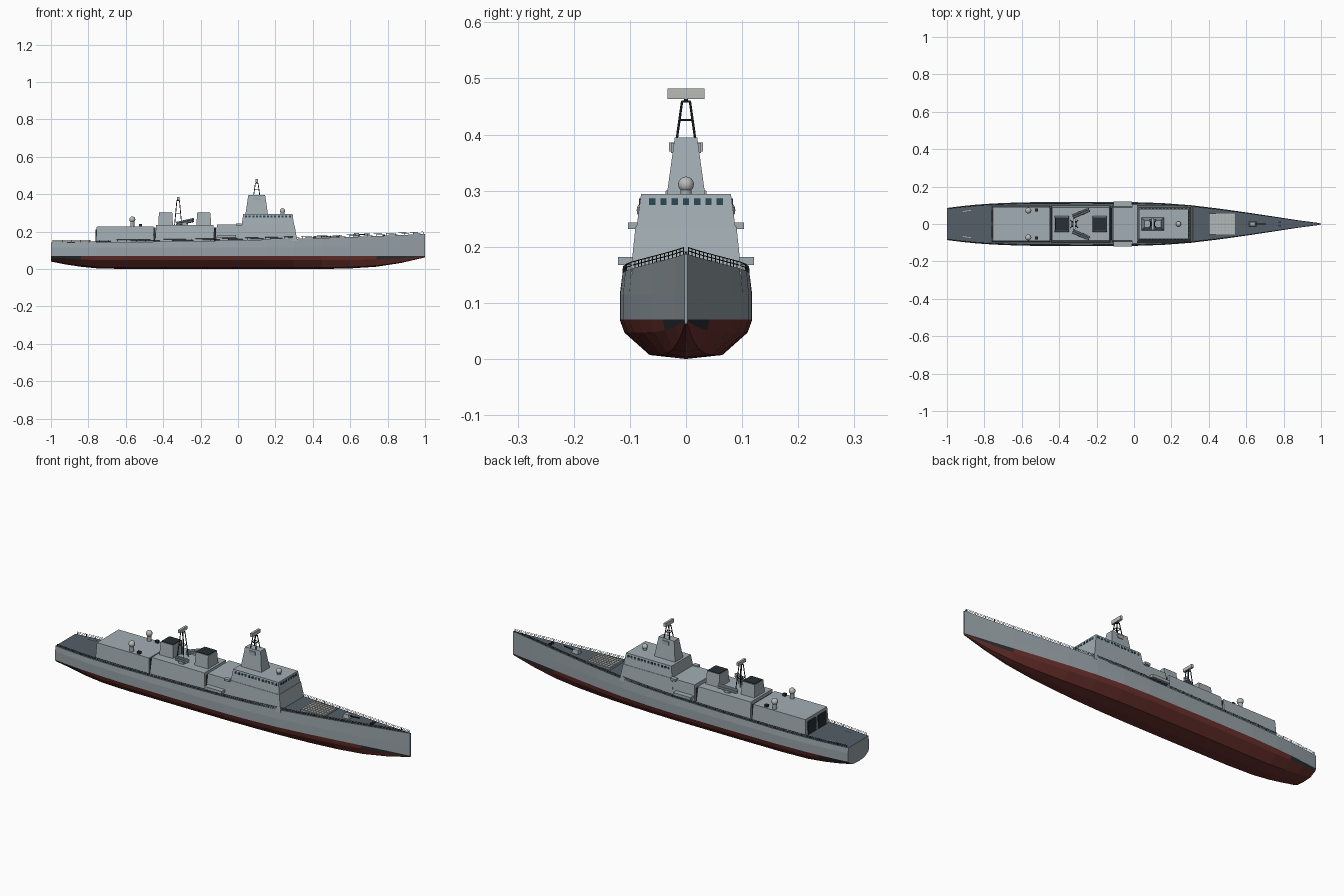
import bpy, bmesh, math
from mathutils import Vector, Matrix

if "Cube" in bpy.data.objects:
    bpy.data.objects.remove(bpy.data.objects["Cube"])


def material(name, rgb):
    m = bpy.data.materials.new(name)
    m.diffuse_color = (*rgb, 1)
    m.use_nodes = True
    m.node_tree.nodes["Principled BSDF"].inputs["Base Color"].default_value = m.diffuse_color
    return m


HULL = material("hull_grey", (0.31, 0.36, 0.39))
UPPER = material("upper_grey", (0.36, 0.42, 0.45))
DECK = material("deck_grey", (0.09, 0.115, 0.14))
RED = material("bottom_red", (0.14, 0.03, 0.025))
DARK = material("dark", (0.02, 0.028, 0.033))
GLASS = material("glass", (0.02, 0.07, 0.09))
LIGHT = material("light_grey", (0.48, 0.5, 0.48))


def make(name, bm, *mats):
    bmesh.ops.recalc_face_normals(bm, faces=bm.faces)
    me = bpy.data.meshes.new(name)
    bm.to_mesh(me)
    bm.free()
    for m in mats:
        me.materials.append(m)
    ob = bpy.data.objects.new(name, me)
    bpy.context.collection.objects.link(ob)
    return ob


def add_box(bm, c, s, rot=Matrix()):
    bmesh.ops.create_cube(bm, size=1, matrix=Matrix.Translation(c) @ rot @ Matrix.Diagonal((*s, 1)))


def boxes(name, items, mat):
    bm = bmesh.new()
    for c, s in items:
        add_box(bm, c, s)
    return make(name, bm, mat)


def add_tube(bm, p, q, r, sides=6):
    p, q = Vector(p), Vector(q)
    d = q - p
    m = Matrix.Translation((p + q) / 2) @ d.to_track_quat('Z', 'Y').to_matrix().to_4x4()
    bmesh.ops.create_cone(bm, cap_ends=True, segments=sides, radius1=r, radius2=r, depth=d.length, matrix=m)


def block(name, base, top, mat=UPPER):
    """Tapered block; base and top are (x0, x1, half_width, z)."""
    bm = bmesh.new()
    rings = [[bm.verts.new(v) for v in ((a, -h, z), (b, -h, z), (b, h, z), (a, h, z))]
             for a, b, h, z in (base, top)]
    bm.faces.new(rings[0])
    bm.faces.new(rings[1])
    for i in range(4):
        j = (i + 1) % 4
        bm.faces.new((rings[0][i], rings[0][j], rings[1][j], rings[1][i]))
    return make(name, bm, mat)


# Hull lofted through stations (x, half breadth, keel height)
WL = 0.07
stations = [(-1, .086, .04), (-.92, .096, .024), (-.84, .104, .012), (-.75, .11, .003), (-.6, .116, 0),
            (-.3, .118, 0), (0, .117, 0), (.15, .112, 0), (.3, .101, 0), (.45, .083, 0), (.6, .062, .003),
            (.74, .041, .012), (.87, .021, .032), (1, .003, .062)]


def deck_z(x):
    return .142 + .045 * ((x + 1) / 2) ** 2


def half(x):
    for (a, ya, _), (b, yb, _) in zip(stations, stations[1:]):
        if x <= b:
            return ya + (yb - ya) * (x - a) / (b - a)
    return stations[-1][1]


bm = bmesh.new()
rings = []
for x, b, k in stations:
    d = WL - k
    side = [(b * .965, deck_z(x)), (b, .115), (b, WL), (b * .93, k + d * .67), (b * .55, k + d * .1)]
    pts = side + [(0, k)] + [(-y, z) for y, z in reversed(side)]
    rings.append([bm.verts.new((x, y, z)) for y, z in pts])
n = len(rings[0])
for s, (r0, r1) in enumerate(zip(rings, rings[1:])):
    mid = (stations[s][0] + stations[s + 1][0]) / 2
    for i in range(n):
        f = bm.faces.new((r0[i], r0[(i + 1) % n], r1[(i + 1) % n], r1[i]))
        row = min(i, n - 2 - i) if i < n - 1 else -1
        f.material_index = 1 if row < 0 else 0 if row < 2 else 2
        if row == 2 and (mid > .74 or mid < -.84):
            f.material_index = 3
bm.faces.new(rings[0])
bm.faces.new(rings[-1])
make("hull", bm, HULL, DECK, RED, DARK)

# Deck-edge railings
bm = bmesh.new()
xs = [-.99 + i * .0495 for i in range(41)]
for s in (1, -1):
    for x in xs:
        add_box(bm, (x, s * half(x) * .95, deck_z(x) + .006), (.0018, .0018, .013))
    for a, b in zip(xs, xs[1:]):
        for h in (.006, .012):
            add_tube(bm, (a, s * half(a) * .95, deck_z(a) + h), (b, s * half(b) * .95, deck_z(b) + h), .0009, 4)
make("railings", bm, DARK)

# Superstructure blocks
block("hangar", (-.76, -.449, .097, .135), (-.755, -.452, .09, .227))
block("funnel_deckhouse", (-.444, -.126, .099, .14), (-.438, -.132, .089, .234))
block("midship_deckhouse", (-.118, .012, .098, .14), (-.113, .02, .089, .237))
block("bridge_base", (.005, .317, .099, .15), (.018, .302, .09, .236))
block("bridge", (.02, .3, .088, .236), (.028, .291, .08, .294))
block("mast_tower", (.04, .16, .034, .294), (.055, .145, .02, .395))
boxes("seam_filler", [((-.447, 0, .178), (.01, .17, .085)), ((-.122, 0, .178), (.01, .17, .085))], DARK)
boxes("bridge_wings", [((.005, s * .093, .2375), (.03, .021, .011)) for s in (1, -1)], UPPER)
boxes("boats", [((-.06, s * .1075, .1745), (.1, .027, .015)) for s in (1, -1)], UPPER)
boxes("roof_lockers", [((-.52, s * .075, .233), (.016, .014, .013)) for s in (1, -1)], DARK)
boxes("hangar_doors", [((-.7595, s * .042, .178), (.006, .066, .068)) for s in (1, -1)], DARK)
boxes("mast_panels", [((.1, s * .023, .376), (.035, .007, .018)) for s in (1, -1)], UPPER)

# Bridge windows on the front and both sides
win = [((.2935, i * .0201, .28), (.003, .011, .011)) for i in range(-3, 4)]
win += [((.043 + i * .0195, s * .082, .28), (.011, .003, .011)) for i in range(13) for s in (1, -1)]
boxes("bridge_windows", win, GLASS)

# Funnels with dark hollow-looking tops
for i, cx in enumerate((-.387, -.183)):
    block(f"funnel_{i}", (cx - .039, cx + .039, .043, .234), (cx - .036, cx + .036, .036, .3))
    block(f"funnel_cap_{i}", (cx - .035, cx + .035, .034, .295), (cx - .034, cx + .034, .033, .303), DARK)


# Lattice masts with a flat radar on top
def lattice(name, cx, z0, z1, w0, w1, radar):
    bm = bmesh.new()

    def corner(i, t):
        sx, sy = ((1, 1), (-1, 1), (-1, -1), (1, -1))[i % 4]
        w = w0 + (w1 - w0) * t
        return (cx + sx * w, sy * w, z0 + (z1 - z0) * t)
    for i in range(4):
        add_tube(bm, corner(i, 0), corner(i, 1), .0022)
        for t in (.48, 1):
            add_tube(bm, corner(i, t), corner(i + 1, t), .0018)
    add_tube(bm, (cx, 0, z1 - .002), (cx, 0, z1 + .008), .004, 8)
    make(name, bm, DARK)
    boxes(name + "_radar", [((cx, 0, z1 + radar[1] / 2 + .004), (.012, radar[0], radar[1]))], LIGHT)


lattice("fore_mast", .1, .395, .459, .016, .007, (.066, .019))
lattice("aft_mast", -.32, .234, .366, .019, .007, (.06, .016))


# Smooth domes on pedestals
def dome(name, x, y, z, r, zb):
    bm = bmesh.new()
    bmesh.ops.create_uvsphere(bm, u_segments=20, v_segments=12, radius=r, matrix=Matrix.Translation((x, y, z)))
    for f in bm.faces:
        f.smooth = True
    make(name, bm, LIGHT)
    bm = bmesh.new()
    add_tube(bm, (x, y, zb), (x, y, z), r * .7, 14)
    make(name + "_pedestal", bm, UPPER)


dome("bridge_dome", .238, 0, .311, .014, .29)
for s in (1, -1):
    dome("hangar_dome", -.565, s * .072, .265, .016, .225)

# Angled launch canisters between the funnels
bm = bmesh.new()
for s in (1, -1):
    d = Vector((.088, s * .036, .02))
    side = Vector((-d.y, d.x, 0)).normalized() * .0055
    for k in (-1, 1):
        for h in (0, .011):
            c = Vector((-.283, s * .058, .246 + h)) + side * k
            add_tube(bm, c - d / 2, c + d / 2, .0052, 8)
    add_box(bm, (-.283, s * .058, .238), (.03, .022, .014))
make("launch_canisters", bm, UPPER)

# Foredeck vertical cells: a tray with a grid of hatches
z = deck_z(.47)
boxes("cell_tray", [((.47, 0, z + .001), (.138, .114, .012))], UPPER)
boxes("cell_hatches", [((.412 + i * .0166, (j - 2.5) * .0182, z + .008), (.0135, .015, .004))
                       for i in range(8) for j in range(6)], LIGHT)

# Bow gun
z = deck_z(.635)
block("gun_turret", (.615, .657, .015, z - .004), (.62, .646, .01, z + .02))
bm = bmesh.new()
add_tube(bm, (.645, 0, z + .011), (.705, 0, z + .016), .0028, 8)
make("gun_barrel", bm, DARK)
boxes("anchor_gear", [((.78, s * .009, deck_z(.78) + .003), (.014, .007, .008)) for s in (1, -1)], DARK)

# Flight deck marks
bm = bmesh.new()
for s in (1, -1):
    add_box(bm, (-.893, s * .07, deck_z(-.893) + .001), (.045, .004, .002), Matrix.Rotation(s * .15, 4, 'Z'))
make("flight_deck_marks", bm, LIGHT)
